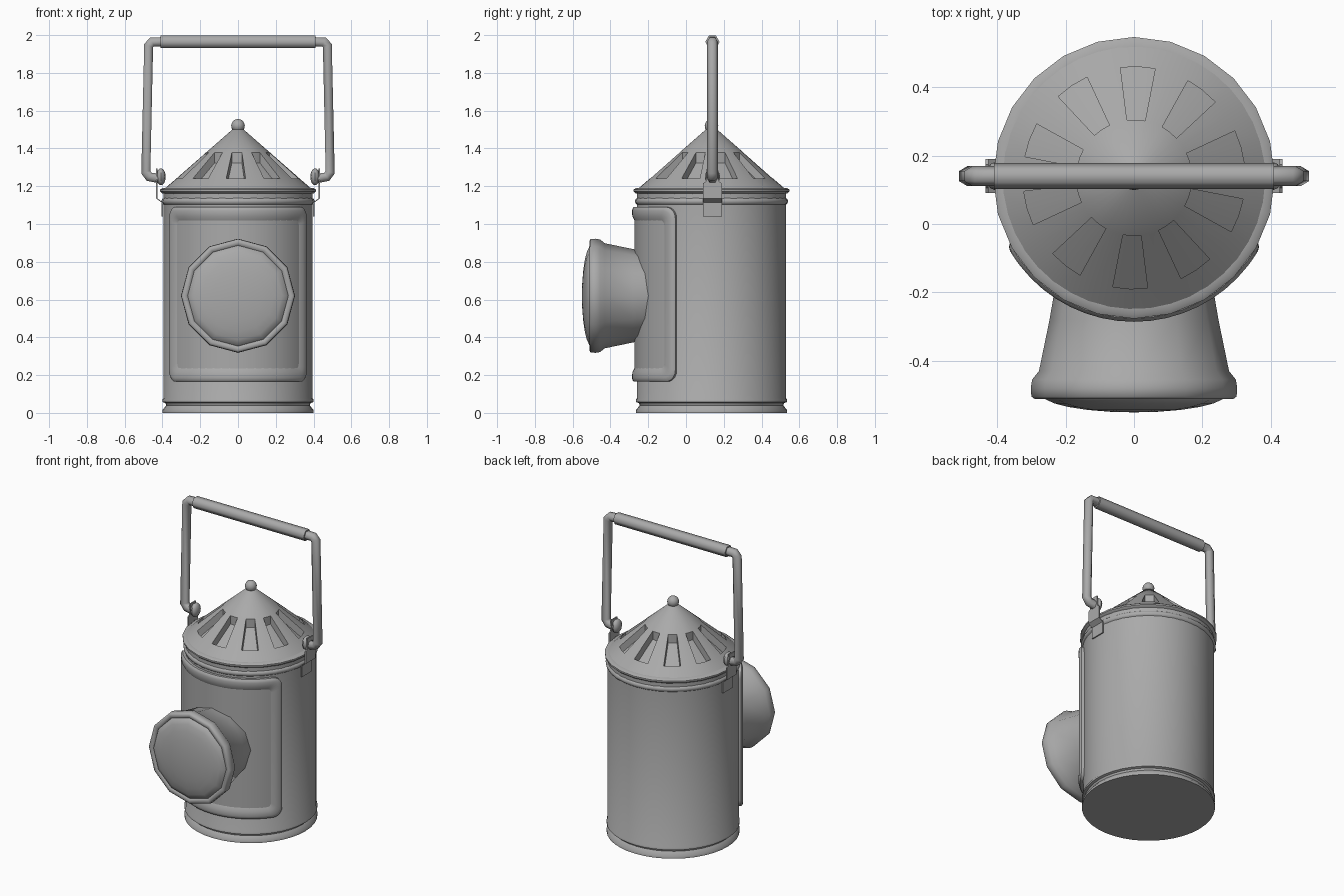
import bpy, bmesh
from math import sin, cos, pi, radians
from mathutils import Matrix, Vector

if "Cube" in bpy.data.objects:
    bpy.data.objects.remove(bpy.data.objects["Cube"], do_unlink=True)

grey = bpy.data.materials.new("grey metal")
grey.use_nodes = True
COLOUR = (0.4, 0.4, 0.4, 1)
grey.diffuse_color = COLOUR
grey.node_tree.nodes["Principled BSDF"].inputs["Base Color"].default_value = COLOUR

CY = 0.135                       # axis of the can
CAN = Matrix.Translation((0, CY, 0))


def smooth(ob, angle):
    bpy.ops.object.select_all(action='DESELECT')
    ob.select_set(True)
    bpy.context.view_layer.objects.active = ob
    bpy.ops.object.shade_smooth_by_angle(angle=radians(angle))


def finish(name, bm, matrix=Matrix(), angle=40):
    bmesh.ops.remove_doubles(bm, verts=bm.verts, dist=1e-5)
    bmesh.ops.transform(bm, matrix=matrix, verts=bm.verts)
    bmesh.ops.recalc_face_normals(bm, faces=bm.faces)
    mesh = bpy.data.meshes.new(name)
    bm.to_mesh(mesh)
    bm.free()
    mesh.materials.append(grey)
    ob = bpy.data.objects.new(name, mesh)
    bpy.context.collection.objects.link(ob)
    smooth(ob, angle)
    return ob


def skin(bm, rings):
    """Join closed rings of points with quads; returns faces by [ring][column]."""
    rows = [[bm.verts.new(p) for p in ring] for ring in rings]
    n = len(rows[0])
    return [[bm.faces.new((a[i], a[(i + 1) % n], b[(i + 1) % n], b[i]))
             for i in range(n)] for a, b in zip(rows, rows[1:])]


def revolve(bm, profile, sides, turn=0):
    def ring(r, z):
        return [(r * cos(turn + 2 * pi * i / sides), r * sin(turn + 2 * pi * i / sides), z)
                for i in range(sides)]
    return skin(bm, [ring(r, z) for r, z in profile])


def lathe(name, profile, sides, matrix=CAN, angle=40):
    bm = bmesh.new()
    revolve(bm, profile, sides)
    return finish(name, bm, matrix, angle)


def tube(name, points, radius):
    curve = bpy.data.curves.new(name, 'CURVE')
    curve.dimensions = '3D'
    curve.bevel_depth = radius
    curve.bevel_resolution = 1
    curve.use_fill_caps = True
    spline = curve.splines.new('POLY')
    spline.points.add(len(points) - 1)
    for p, co in zip(spline.points, points):
        p.co = (*co, 1)
    curve.materials.append(grey)
    ob = bpy.data.objects.new(name, curve)
    bpy.context.collection.objects.link(ob)
    bpy.ops.object.select_all(action='DESELECT')
    ob.select_set(True)
    bpy.context.view_layer.objects.active = ob
    bpy.ops.object.convert(target='MESH')
    smooth(bpy.context.object, 65)


# can body with a grooved foot
lathe("body", [(0, 0), (0.4, 0), (0.4, 0.015), (0.38, 0.04), (0.385, 0.052), (0.4, 0.057),
               (0.4, 0.07), (0.395, 0.078), (0.395, 1.17), (0, 1.17)], 40)

# rolled rims under the roof
lathe("lower_rim", [(0.39, 1.1), (0.402, 1.108), (0.406, 1.12), (0.402, 1.132), (0.39, 1.14)], 32)
lathe("roof_rim", [(0.38, 1.155), (0.402, 1.163), (0.412, 1.172), (0.412, 1.182),
                   (0.4, 1.19), (0.38, 1.192)], 24)

# conical roof with ten sunken vents
bm = bmesh.new()
roof = revolve(bm, [(0.39, 1.186), (0.325, 1.242), (0.17, 1.378), (0.03, 1.5), (0, 1.505)],
               40, radians(7))
vents = [f for i, f in enumerate(roof[1]) if i % 4 < 2]
made = bmesh.ops.extrude_face_region(bm, geom=vents)["geom"]
bmesh.ops.translate(bm, vec=(0, 0, -0.055),
                    verts=[v for v in made if isinstance(v, bmesh.types.BMVert)])
left_over = [f for f in vents if f.is_valid]
if left_over:
    bmesh.ops.delete(bm, geom=left_over, context='FACES_ONLY')
finish("roof", bm, CAN)

# knob on the peak
bm = bmesh.new()
bmesh.ops.create_uvsphere(bm, u_segments=16, v_segments=10, radius=0.036)
finish("knob", bm, Matrix.Translation((0, CY, 1.52)))


# front door: a curved plate with a raised rounded border
def wrap(s, z, r):
    a = s / 0.41
    return (r * sin(a), CY - r * cos(a), z)


def border_ring(inset, r):
    hw, hh, corner = 0.445 - inset, 0.4625 - inset, max(0.06 - inset * 0.5, 0.02)
    pts = []
    for k, (sx, sz) in enumerate([(1, 1), (-1, 1), (-1, -1), (1, -1)]):
        for j in range(6):
            a = pi / 2 * (k + j / 5)
            pts.append((sx * (hw - corner) + corner * cos(a), sz * (hh - corner) + corner * sin(a)))
        if k in (0, 2):
            x, z = pts[-1]
            pts += [(x * (1 - 2 * j / 16), z) for j in range(1, 16)]
    return [wrap(s, 0.6275 + z, r) for s, z in pts]


bm = bmesh.new()
skin(bm, [border_ring(d, r) for d, r in
          [(0, 0.39), (0, 0.411), (0.008, 0.418), (0.02, 0.421), (0.05, 0.419), (0.075, 0.406)]])
finish("door_border", bm)

bm = bmesh.new()
bmesh.ops.create_grid(bm, x_segments=20, y_segments=1, size=1)
for v in bm.verts:
    v.co = wrap(v.co.x * 0.4, 0.6275 + v.co.y * 0.42, 0.408)
finish("door_panel", bm)

# twelve-sided lamp hood and its lens, pointing forward
FORWARD = Matrix.Translation((0, 0, 0.62)) @ Matrix.Rotation(pi / 2, 4, 'X')
lathe("lamp_hood", [(0.225, 0.15), (0.247, 0.28), (0.278, 0.43), (0.298, 0.455), (0.302, 0.48),
                    (0.3, 0.505), (0.29, 0.512), (0.272, 0.51), (0.264, 0.5)], 12, FORWARD, 50)
lathe("lens", [(0.27 * sin(a), 0.498 + 0.053 * cos(a)) for a in
               [pi / 2 * (1 - i / 6) for i in range(7)]], 12, FORWARD, 50)

# carrying handle
HY, HZ = 0.14, 1.964
tube("grip", [(-0.41, HY, HZ), (0.41, HY, HZ)], 0.038)
for side, x in (("left", 1), ("right", -1)):
    tube(side + "_handle_arm",
         [(x * px, HY, pz) for px, pz in
          [(0.4, HZ), (0.455, HZ), (0.473, HZ - 0.02), (0.488, 1.275), (0.47, 1.25), (0.41, 1.24)]],
         0.029)

    # flattened pivot button
    bm = bmesh.new()
    bmesh.ops.create_uvsphere(bm, u_segments=12, v_segments=8, radius=0.045)
    finish(side + "_pivot", bm,
           Matrix.Translation((x * 0.408, HY, 1.25)) @ Matrix.Diagonal((0.55, 0.9, 1, 1)))

    # bent strap holding the handle
    bm = bmesh.new()
    strap = [(0.398, 1.04, 0.05), (0.398, 1.115, 0.05), (0.426, 1.135, 0.05),
             (0.426, 1.215, 0.05), (0.426, 1.225, 0.034), (0.426, 1.295, 0.03)]
    rings = [[(x * (px + dx), HY + s * w, z) for dx, s in
              ((0, -1), (0.008, -1), (0.008, 1), (0, 1))] for px, z, w in strap]
    skin(bm, rings)
    bmesh.ops.holes_fill(bm, edges=bm.edges)
    finish(side + "_strap", bm, angle=25)
